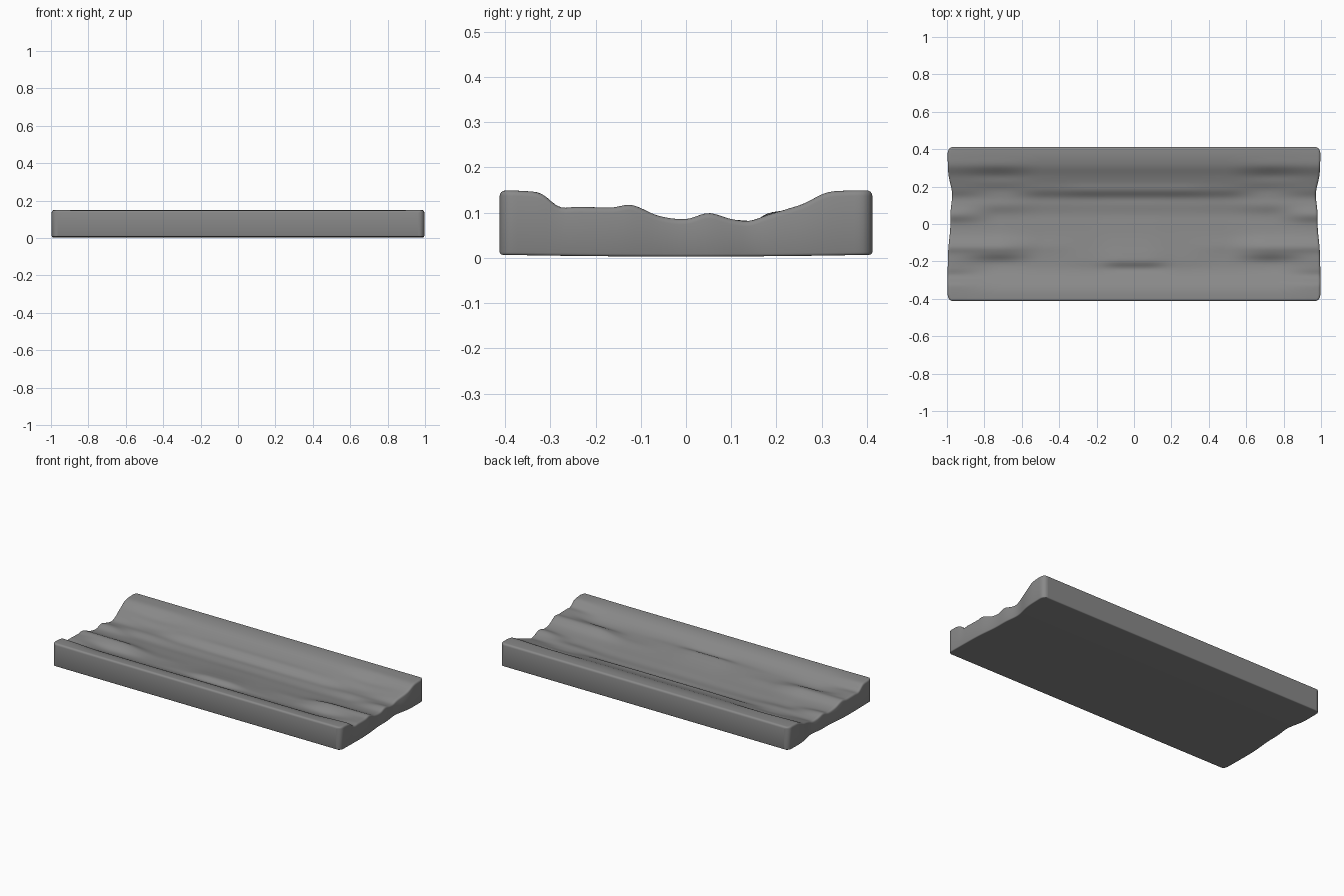
import bpy, bmesh, math

if "Cube" in bpy.data.objects:
    bpy.data.objects.remove(bpy.data.objects["Cube"])

HALF_X, HALF_Y, CORNER, ROUND = 1.0, 0.412, 0.03, 0.012

# Cross-sections of the carved top: heights at YS, for several distances from the middle
YS = [-.412, -.36, -.32, -.28, -.24, -.20, -.16, -.12, -.06, 0, .05, .10, .14, .18, .22, .26, .31, .36, .412]
XS = [0.06, 0.24, 0.48, 0.73, 0.98]
PROFILES = [
    [.148, .144, .132, .110, .093, .106, .101, .093, .083, .076, .070, .073, .075, .098, .106, .119, .139, .148, .149],
    [.148, .144, .132, .110, .098, .096, .092, .087, .080, .074, .069, .072, .075, .098, .106, .119, .139, .148, .149],
    [.148, .144, .132, .110, .097, .092, .090, .089, .080, .074, .069, .073, .076, .095, .106, .119, .139, .148, .149],
    [.148, .144, .132, .110, .094, .091, .109, .116, .090, .079, .075, .084, .082, .085, .098, .109, .141, .148, .149],
    [.149, .148, .142, .113, .113, .112, .112, .117, .093, .086, .099, .086, .082, .095, .107, .120, .144, .149, .149],
]


def spline(xs, vs, x):
    """Smooth interpolation through the given points."""
    x = min(max(x, xs[0]), xs[-1])
    i = 0
    while i < len(xs) - 2 and x > xs[i + 1]:
        i += 1

    def slope(k):
        a, b = max(k - 1, 0), min(k + 1, len(xs) - 1)
        return (vs[b] - vs[a]) / (xs[b] - xs[a])
    h = xs[i + 1] - xs[i]
    t = (x - xs[i]) / h
    return (vs[i] * (1 + 2 * t) * (1 - t) ** 2 + slope(i) * h * t * (1 - t) ** 2
            + vs[i + 1] * t * t * (3 - 2 * t) + slope(i + 1) * h * t * t * (t - 1))


def blend(x):
    """Section index and smooth factor at distance x."""
    x = min(max(abs(x), XS[0]), XS[-1])
    i = 0
    while i < len(XS) - 2 and x > XS[i + 1]:
        i += 1
    t = (x - XS[i]) / (XS[i + 1] - XS[i])
    return i, t * t * (3 - 2 * t)


def stations(half, n):
    """Positions across the slab, packed closer at the rounded edges."""
    near = [0, .0015, .004, .008, .013, .02, .03]
    inner = half - .04
    return ([-half + d for d in near] + [-inner + 2 * inner * k / n for k in range(n + 1)]
            + [half - d for d in reversed(near)])


def fillet(d, r):
    """Height lost at distance d from a rounded edge."""
    return 0 if d >= r else r - math.sqrt(r * r - (r - d) ** 2)


bm = bmesh.new()
gx, gy = stations(HALF_X, 100), stations(HALF_Y, 70)
top, bottom = [], []
for y in gy:
    heights = [spline(YS, p, y) for p in PROFILES]
    # Worn ends: a hollow near the back and a shallow one in the middle
    length = (HALF_X - .004 - .022 * math.exp(-((y - .16) / .08) ** 2)
              - .014 * math.exp(-(y / .11) ** 2)
              - fillet(HALF_Y - abs(y), CORNER))
    row_t, row_b = [], []
    for x in gx:
        i, t = blend(x)
        d = min(HALF_X - abs(x), HALF_Y - abs(y))
        # The shoulders and mounds meander a little along the slab
        z = heights[i] * (1 - t) + heights[i + 1] * t - fillet(d, ROUND)
        low = .003 + .004 * (y / HALF_Y) ** 2 + fillet(d, .006)
        row_t.append(bm.verts.new((x * length / HALF_X, y, z)))
        row_b.append(bm.verts.new((x * length / HALF_X, y, low)))
    top.append(row_t)
    bottom.append(row_b)

# Top and bottom skins
for j in range(len(gy) - 1):
    for i in range(len(gx) - 1):
        for g in (top, bottom):
            bm.faces.new((g[j][i], g[j][i + 1], g[j + 1][i + 1], g[j + 1][i]))


# Side walls
def rim(g):
    return (g[0][:-1] + [r[-1] for r in g[:-1]] + g[-1][:0:-1] + [r[0] for r in g[:0:-1]])


rt, rb = rim(top), rim(bottom)
for k in range(len(rt)):
    n = (k + 1) % len(rt)
    bm.faces.new((rb[k], rb[n], rt[n], rt[k]))
bmesh.ops.recalc_face_normals(bm, faces=bm.faces)

mesh = bpy.data.meshes.new("carved_slab")
bm.to_mesh(mesh)
bm.free()
slab = bpy.data.objects.new("carved_slab", mesh)
bpy.context.collection.objects.link(slab)

# Dark stone colour
stone = bpy.data.materials.new("dark_stone")
stone.diffuse_color = (0.25, 0.25, 0.25, 1)
stone.use_nodes = True
stone.node_tree.nodes["Principled BSDF"].inputs["Base Color"].default_value = stone.diffuse_color
mesh.materials.append(stone)

bpy.context.view_layer.objects.active = slab
slab.select_set(True)
bpy.ops.object.shade_smooth_by_angle(angle=math.radians(40))
